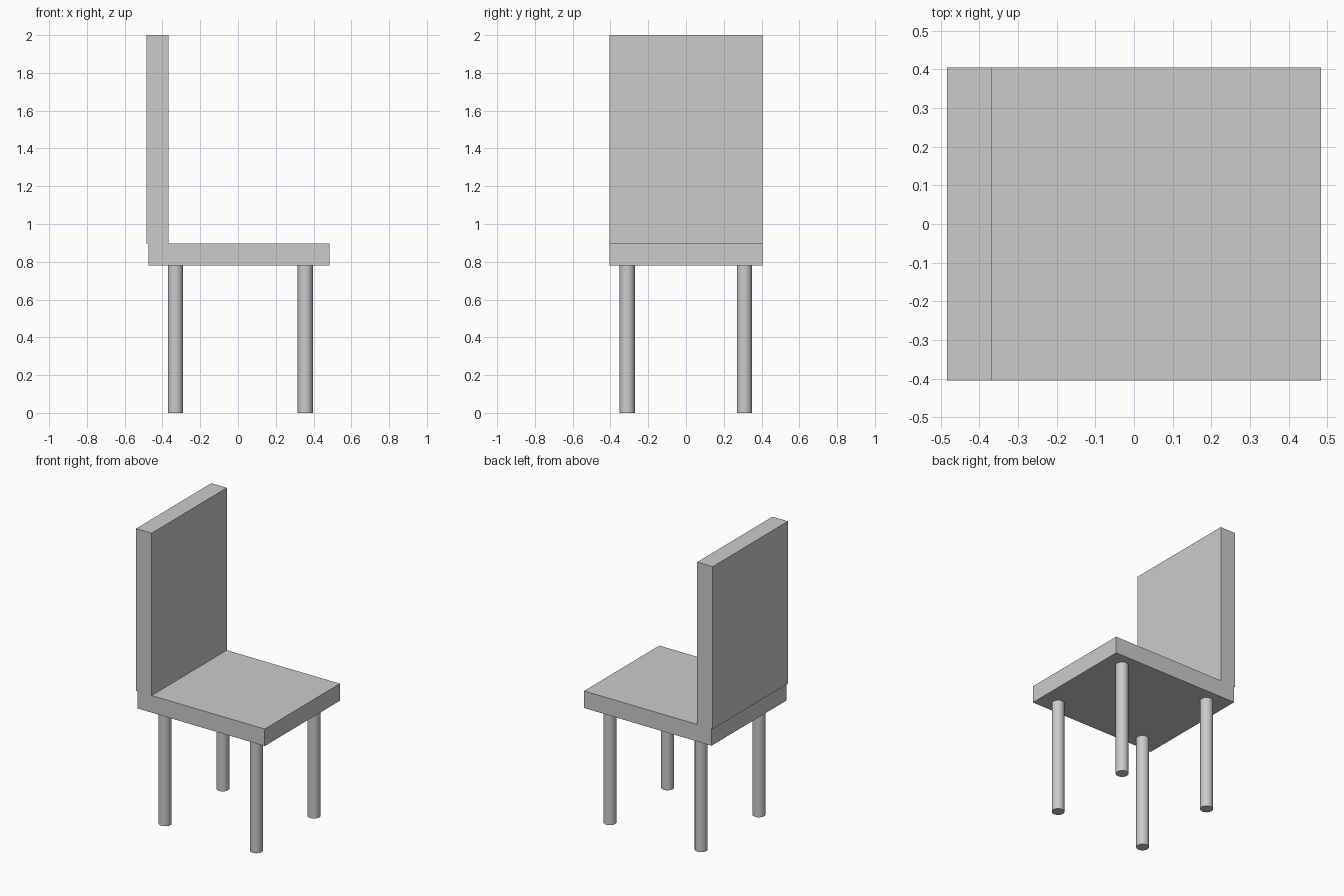
import bpy

if "Cube" in bpy.data.objects:
    bpy.data.objects.remove(bpy.data.objects["Cube"], do_unlink=True)

# One plain grey for the whole chair
grey = bpy.data.materials.new("light_grey")
grey.use_nodes = True
colour = (0.6, 0.6, 0.6, 1)
grey.diffuse_color = colour
grey.node_tree.nodes["Principled BSDF"].inputs["Base Color"].default_value = colour

HALF_DEPTH = 0.404
SEAT_BOTTOM, SEAT_TOP = 0.78, 0.896
LEG_RADIUS = 0.04


def finish(name):
    part = bpy.context.object
    part.name = name
    part.data.materials.append(grey)
    return part


def slab(name, x0, x1, z0, z1):
    bpy.ops.mesh.primitive_cube_add(size=1, location=((x0 + x1) / 2, 0, (z0 + z1) / 2))
    part = finish(name)
    part.scale = (x1 - x0, 2 * HALF_DEPTH, z1 - z0)
    bpy.ops.object.transform_apply(location=False, rotation=False, scale=True)


# Seat and upright back, the back overhanging slightly
slab("seat", -0.475, 0.484, SEAT_BOTTOM, SEAT_TOP)
slab("backrest", -0.484, -0.367, SEAT_TOP, 2.0)

# Four round legs
for end, x in (("back", -0.331), ("front", 0.356)):
    for side, y in (("right", -0.311), ("left", 0.309)):
        bpy.ops.mesh.primitive_cylinder_add(
            vertices=32, radius=LEG_RADIUS, depth=SEAT_BOTTOM,
            location=(x, y, SEAT_BOTTOM / 2))
        finish(f"{end}_{side}_leg")
        bpy.ops.object.shade_smooth_by_angle()
